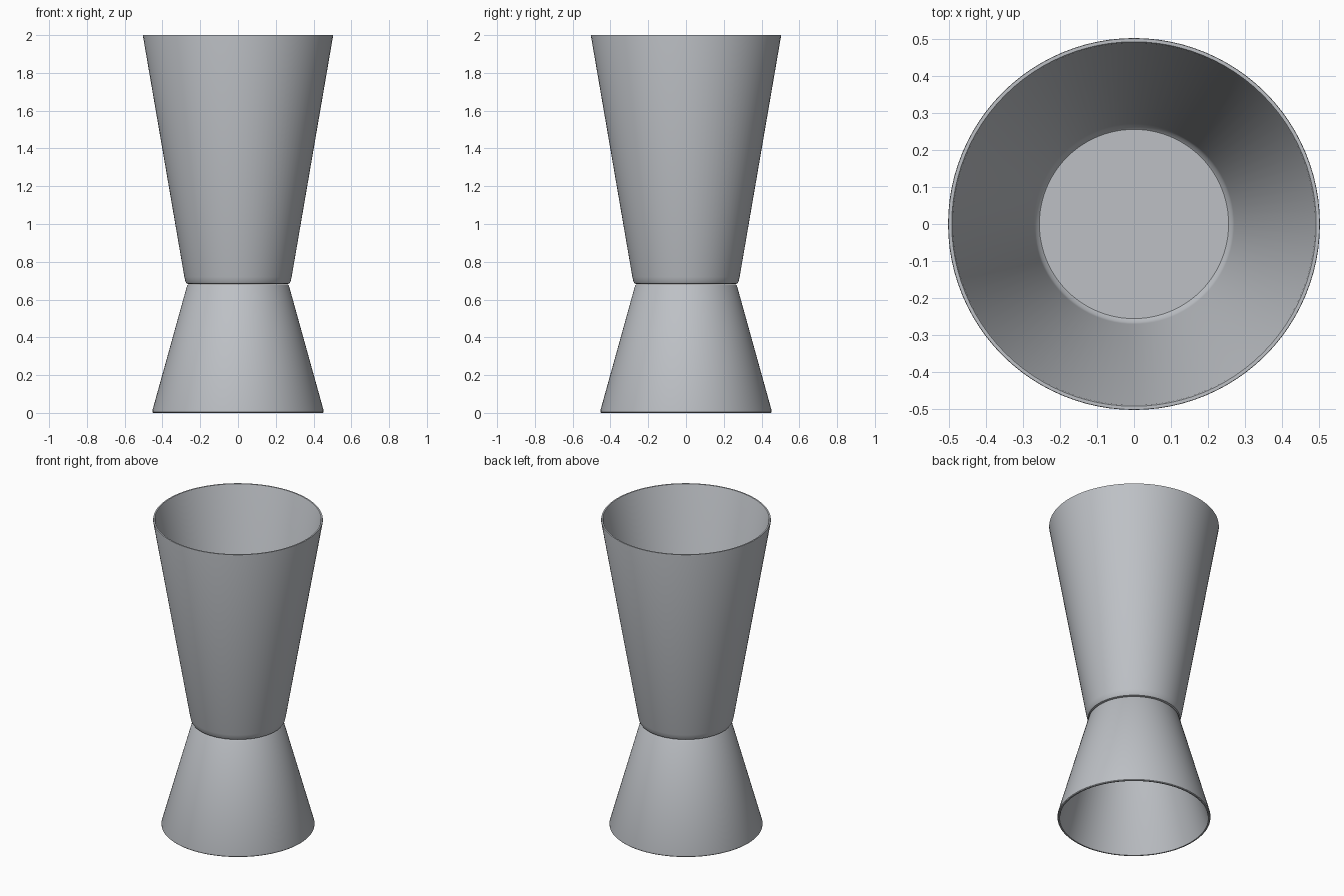
import bpy, bmesh, math

if "Cube" in bpy.data.objects:
    bpy.data.objects.remove(bpy.data.objects["Cube"])

SEGMENTS = 96

steel = bpy.data.materials.new("brushed steel")
steel.diffuse_color = (0.51, 0.53, 0.56, 1.0)
steel.use_nodes = True
steel.node_tree.nodes["Principled BSDF"].inputs["Base Color"].default_value = steel.diffuse_color


def lathe(name, profile):
    """Spin an (r, z) profile around the z axis; r = 0 ends close to a point."""
    bm = bmesh.new()
    verts = [bm.verts.new((r, 0, z)) for r, z in profile]
    edges = [bm.edges.new(pair) for pair in zip(verts, verts[1:])]
    bmesh.ops.spin(bm, geom=verts + edges, cent=(0, 0, 0), axis=(0, 0, 1),
                   angle=2 * math.pi, steps=SEGMENTS, use_duplicate=False)
    bmesh.ops.remove_doubles(bm, verts=bm.verts, dist=0.0001)
    bmesh.ops.recalc_face_normals(bm, faces=bm.faces)
    mesh = bpy.data.meshes.new(name)
    bm.to_mesh(mesh)
    bm.free()
    mesh.materials.append(steel)
    obj = bpy.data.objects.new(name, mesh)
    bpy.context.collection.objects.link(obj)
    bpy.ops.object.select_all(action='DESELECT')
    obj.select_set(True)
    bpy.context.view_layer.objects.active = obj
    bpy.ops.object.shade_smooth_by_angle(angle=math.radians(30))
    return obj


# Tall upper cup: underside, rounded foot, flared wall, rim, inner wall, floor
lathe("upper_cup", [
    (0, 0.682), (0.262, 0.682), (0.272, 0.685), (0.279, 0.697), (0.284, 0.72),
    (0.503, 1.994), (0.502, 2.0), (0.493, 2.0), (0.490, 1.994),
    (0.271, 0.722), (0.266, 0.707), (0.256, 0.698), (0, 0.698),
])

# Short lower cup, opening downward
lathe("lower_cup", [
    (0, 0.681), (0.262, 0.681), (0.270, 0.672),
    (0.453, 0.014), (0.453, 0.004), (0.449, 0.0), (0.441, 0.0), (0.438, 0.006),
    (0.258, 0.662), (0.250, 0.667), (0, 0.667),
])
